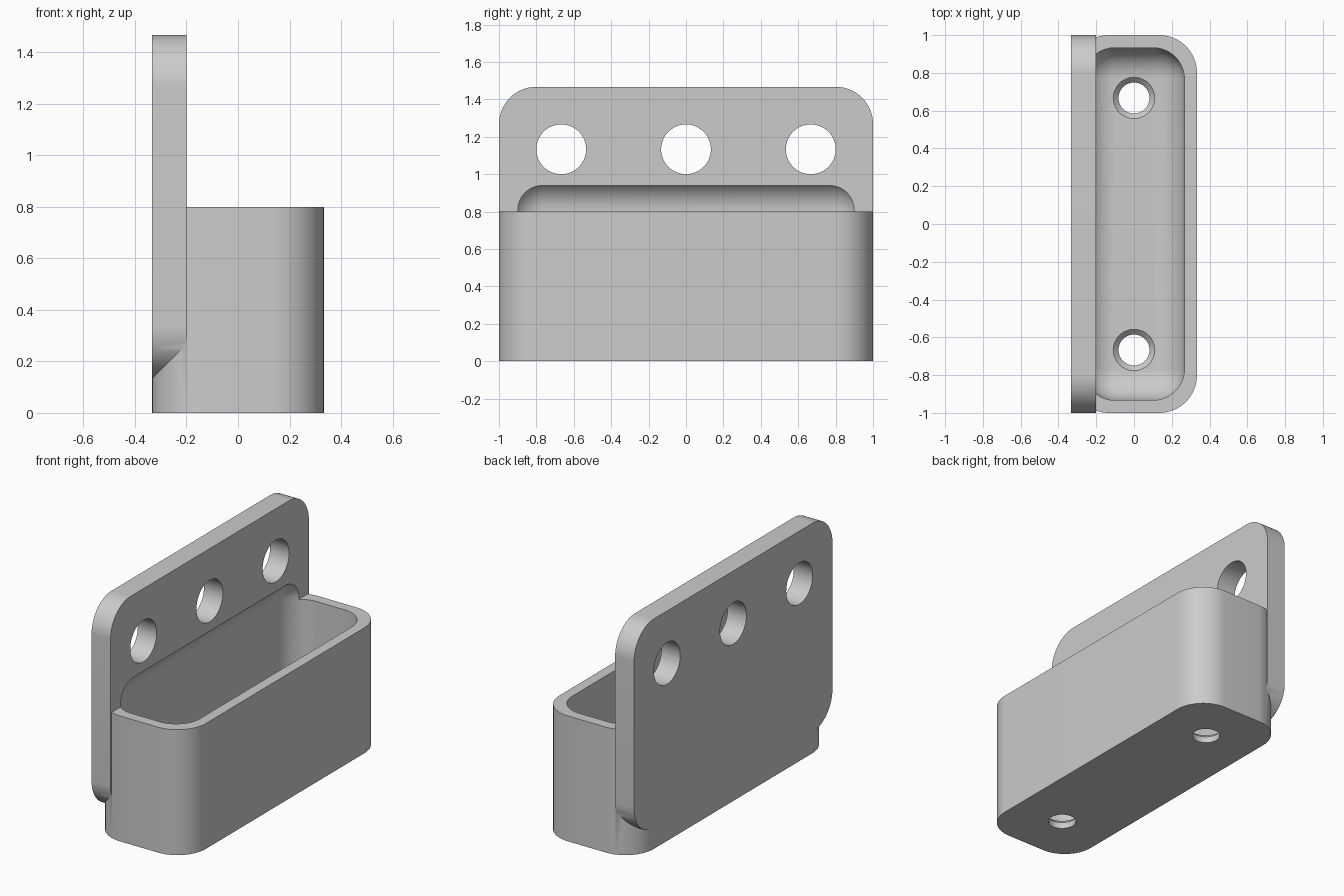
import bpy, bmesh, math
from mathutils import Matrix

cube = bpy.data.objects.get("Cube")
if cube:
    bpy.data.objects.remove(cube)

grey = bpy.data.materials.new("plain grey")
grey.use_nodes = True
colour = (0.6, 0.6, 0.6, 1)
grey.diffuse_color = colour
grey.node_tree.nodes["Principled BSDF"].inputs["Base Color"].default_value = colour


def finish(name, bm):
    mesh = bpy.data.meshes.new(name)
    bmesh.ops.recalc_face_normals(bm, faces=bm.faces)
    bm.to_mesh(mesh)
    bm.free()
    mesh.materials.append(grey)
    obj = bpy.data.objects.new(name, mesh)
    bpy.context.collection.objects.link(obj)
    return obj


def rounded_box(name, low, high, radius, axis=None, segments=16):
    """Box with its edges along one axis rounded, or all of them."""
    bm = bmesh.new()
    bmesh.ops.create_cube(bm, size=1)
    for v in bm.verts:
        v.co = [low[i] + (v.co[i] + 0.5) * (high[i] - low[i]) for i in range(3)]
    edges = [e for e in bm.edges if axis is None
             or abs((e.verts[0].co - e.verts[1].co).normalized()[axis]) > 0.9]
    bmesh.ops.bevel(bm, geom=edges, offset=radius, offset_type='OFFSET',
                    segments=segments, profile=0.5, affect='EDGES')
    return finish(name, bm)


def drill(name, centre, r1, r2, depth, along_x=False):
    bm = bmesh.new()
    turn = Matrix.Rotation(math.pi / 2, 4, 'Y') if along_x else Matrix()
    bmesh.ops.create_cone(bm, cap_ends=True, segments=64, radius1=r1, radius2=r2,
                          depth=depth, matrix=Matrix.Translation(centre) @ turn)
    return finish(name, bm)


def combine(target, tool, operation):
    mod = target.modifiers.new(tool.name, 'BOOLEAN')
    mod.object = tool
    mod.operation = operation
    mod.solver = 'EXACT'
    bpy.context.view_layer.objects.active = target
    bpy.ops.object.modifier_apply(modifier=mod.name)
    bpy.data.objects.remove(tool)


# Tray body and upright mounting plate
T = 1 / 3
holder = rounded_box("wall_tray", (-T, -1, 0), (T, 1, 0.8), 0.2, axis=2)
plate = rounded_box("back_plate", (-T, -1, 0.133), (-0.2, 1, 1.467), 0.2, axis=0)
combine(holder, plate, 'UNION')

# Rounded hollow, which also scoops into the plate
hollow = rounded_box("hollow", (-0.267, -0.933, 0.067), (0.267, 0.933, 0.973), 0.1665)
combine(holder, hollow, 'DIFFERENCE')

# Mounting holes through the plate
for y in (-0.667, 0, 0.667):
    combine(holder, drill("plate_hole", (-0.267, y, 1.133), 0.133, 0.133, 0.3, True),
            'DIFFERENCE')

# Countersunk drain holes through the floor
for y in (-0.667, 0.667):
    combine(holder, drill("floor_hole", (0, y, 0.03), 0.082, 0.082, 0.2), 'DIFFERENCE')
    combine(holder, drill("countersink", (0, y, 0.065), 0.08, 0.135, 0.055), 'DIFFERENCE')

# Smooth curves, sharp edges
bpy.ops.object.select_all(action='DESELECT')
holder.select_set(True)
bpy.context.view_layer.objects.active = holder
bpy.ops.object.shade_smooth_by_angle(angle=math.radians(30))
